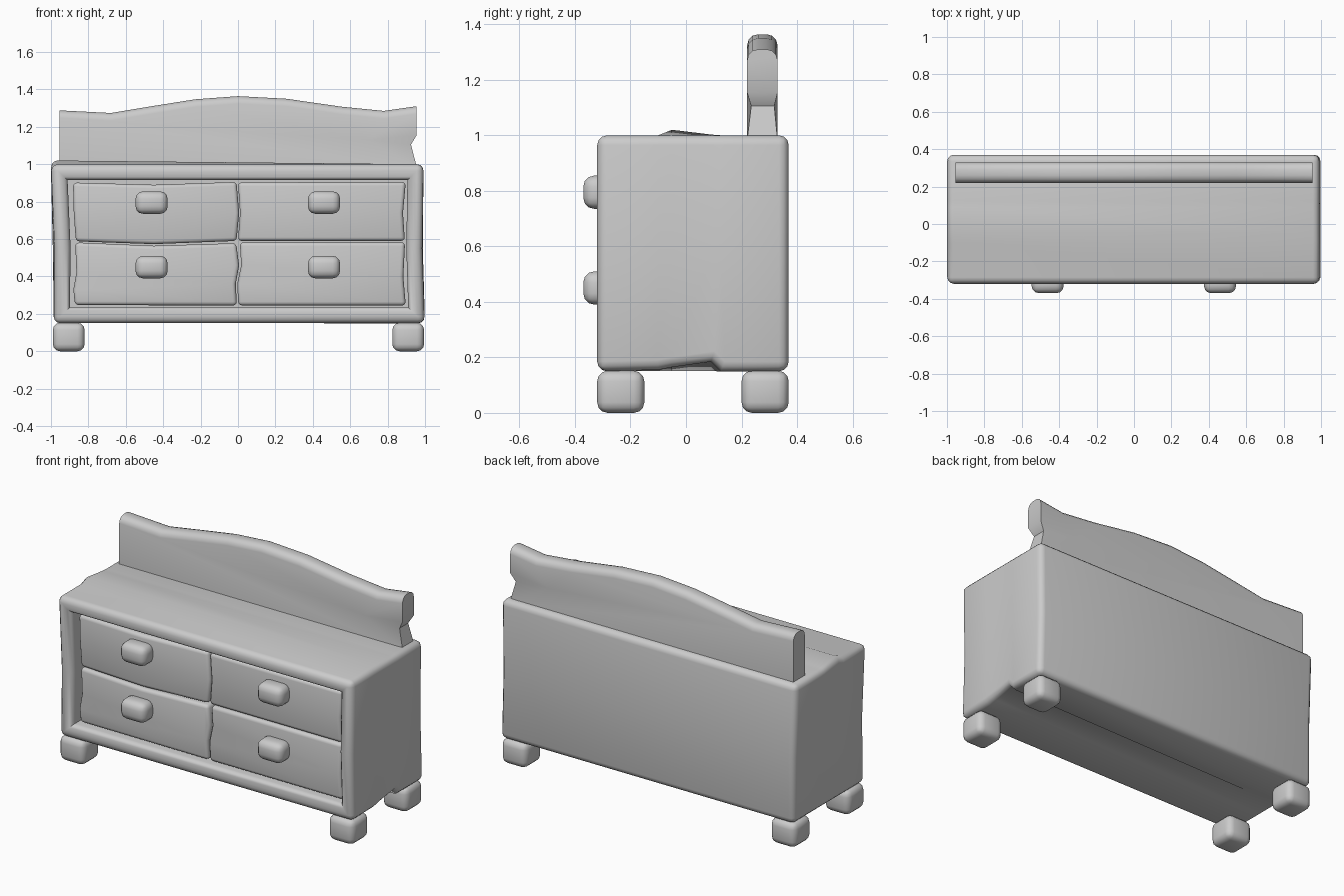
import bpy, bmesh, math

if "Cube" in bpy.data.objects:
    bpy.data.objects.remove(bpy.data.objects["Cube"])


def finish(name, bm, edges, width, segs=3):
    bmesh.ops.bevel(bm, geom=edges, offset=width, offset_type='OFFSET',
                    segments=segs, profile=0.5, affect='EDGES', clamp_overlap=True)
    bmesh.ops.recalc_face_normals(bm, faces=bm.faces[:])
    me = bpy.data.meshes.new(name)
    bm.to_mesh(me)
    bm.free()
    ob = bpy.data.objects.new(name, me)
    bpy.context.collection.objects.link(ob)
    bpy.ops.object.select_all(action='DESELECT')
    ob.select_set(True)
    bpy.context.view_layer.objects.active = ob
    bpy.ops.object.shade_smooth_by_angle(angle=math.radians(40))
    return ob


def prism(name, pts, y0, y1, width, segs=3):
    """Extrude an xz outline along y and round its sharp edges."""
    bm = bmesh.new()
    loops = [[bm.verts.new((x, y, z)) for x, z in pts] for y in (y0, y1)]
    n = len(pts)
    for lp in loops:
        bm.faces.new(lp)
    for i in range(n):
        j = (i + 1) % n
        bm.faces.new((loops[0][i], loops[0][j], loops[1][j], loops[1][i]))
    bmesh.ops.recalc_face_normals(bm, faces=bm.faces[:])
    return finish(name, bm, [e for e in bm.edges if e.calc_face_angle() > 0.6], width, segs)


def box(name, x0, x1, y0, y1, z0, z1, width, segs=3):
    return prism(name, [(x0, z0), (x1, z0), (x1, z1), (x0, z1)], y0, y1, width, segs)


# Cabinet: sections along y (y, lower right z, upper left z, left x, right x)
sections = [(-0.32, 0.15, 1.0, -0.98, 0.985), (-0.1, 0.155, 1.0, -0.988, 0.985),
            (-0.05, 0.165, 1.02, -0.99, 0.984), (0.09, 0.185, 1.003, -0.985, 0.983),
            (0.125, 0.15, 1.0, -0.985, 0.988), (0.37, 0.15, 1.0, -0.985, 0.988)]
bm = bmesh.new()
rings = []
for y, zr, zl, xl, xr in sections:
    prof = [(-0.985, 0.15), (0.998, zr), (xr, 0.55), (0.992, 1.0), (-1.0, zl), (xl, 0.55)]
    rings.append([bm.verts.new((x, y, z)) for x, z in prof])
for a, b in zip(rings, rings[1:]):
    for i in range(6):
        j = (i + 1) % 6
        bm.faces.new((a[i], a[j], b[j], b[i]))
front = bm.faces.new(rings[0])
bm.faces.new(rings[-1])
bmesh.ops.recalc_face_normals(bm, faces=bm.faces[:])
bmesh.ops.inset_region(bm, faces=[front], thickness=0.085, use_even_offset=True)
ext = bmesh.ops.extrude_discrete_faces(bm, faces=[front])
for v in ext['faces'][0].verts:
    v.co.y = -0.2
bm.normal_update()
sharp = []
for e in bm.edges:
    ya, yb = (v.co.y for v in e.verts)
    flat_ring = abs(ya - yb) < 1e-4 and -0.3 < ya < 0.36
    recess = min(ya, yb) < -0.3 and abs(max(ya, yb) + 0.2) < 1e-4
    if not flat_ring and not recess and e.calc_face_angle() > 0.6:
        sharp.append(e)
finish("cabinet", bm, sharp, 0.035)

# Drawers with slightly wavy outlines
drawers = {
    "upper_left_drawer": [(-0.867, 0.588), (-0.45, 0.573), (-0.008, 0.59), (0.006, 0.74),
                          (-0.008, 0.905), (-0.45, 0.89), (-0.882, 0.902), (-0.878, 0.74)],
    "upper_right_drawer": [(0.0, 0.59), (0.892, 0.59), (0.882, 0.74), (0.897, 0.905),
                           (0.0, 0.903), (0.011, 0.74)],
    "lower_left_drawer": [(-0.872, 0.247), (-0.006, 0.245), (-0.012, 0.36), (0.006, 0.46),
                          (-0.01, 0.578), (-0.45, 0.564), (-0.87, 0.582), (-0.864, 0.42), (-0.88, 0.33)],
    "lower_right_drawer": [(0.002, 0.245), (0.897, 0.245), (0.884, 0.4), (0.893, 0.583),
                           (0.01, 0.583), (0.017, 0.46), (-0.004, 0.36)],
}
for name, pts in drawers.items():
    prism(name, pts, -0.28, -0.19, 0.02)

# Knobs
for cx, side in ((-0.462, "left"), (0.46, "right")):
    for cz, row in ((0.45, "lower"), (0.795, "upper")):
        box(f"{row}_{side}_knob", cx - 0.086, cx + 0.086, -0.37, -0.25, cz - 0.06, cz + 0.06, 0.04)

# Feet
for cx, side in ((-0.905, "left"), (0.91, "right")):
    for cy, end in ((-0.235, "front"), (0.285, "back")):
        box(f"{end}_{side}_foot", cx - 0.085, cx + 0.085, cy - 0.085, cy + 0.085, 0, 0.152, 0.038)

# Backboard: wavy top, chipped right end (pinched vertex plus inner apex)
top = [(-0.955, 1.288), (-0.68, 1.274), (-0.45, 1.312), (-0.23, 1.347), (0, 1.364),
       (0.26, 1.35), (0.55, 1.308), (0.78, 1.285), (0.955, 1.31)]
outline = [(-0.955, 0.98)] + top + [(0.955, 1.155), (0.925, 1.105), (0.957, 0.98)]
bm = bmesh.new()
loops = []
for y, pinch in ((0.22, 0.015), (0.33, -0.012)):
    lp = [bm.verts.new((x, y + (pinch if k == 11 else 0), z)) for k, (x, z) in enumerate(outline)]
    apex = bm.verts.new((0.7, y, 1.13))
    bm.faces.new(lp[:11] + [apex, lp[12]])
    bm.faces.new((lp[10], lp[11], apex))
    bm.faces.new((lp[11], lp[12], apex))
    loops.append(lp)
for i in range(13):
    j = (i + 1) % 13
    bm.faces.new((loops[0][i], loops[0][j], loops[1][j], loops[1][i]))
bmesh.ops.recalc_face_normals(bm, faces=bm.faces[:])
ridge = [bm.edges.get((lp[i], lp[i + 1])) for lp in loops for i in range(1, 9)]
finish("backboard", bm, ridge, 0.04)
